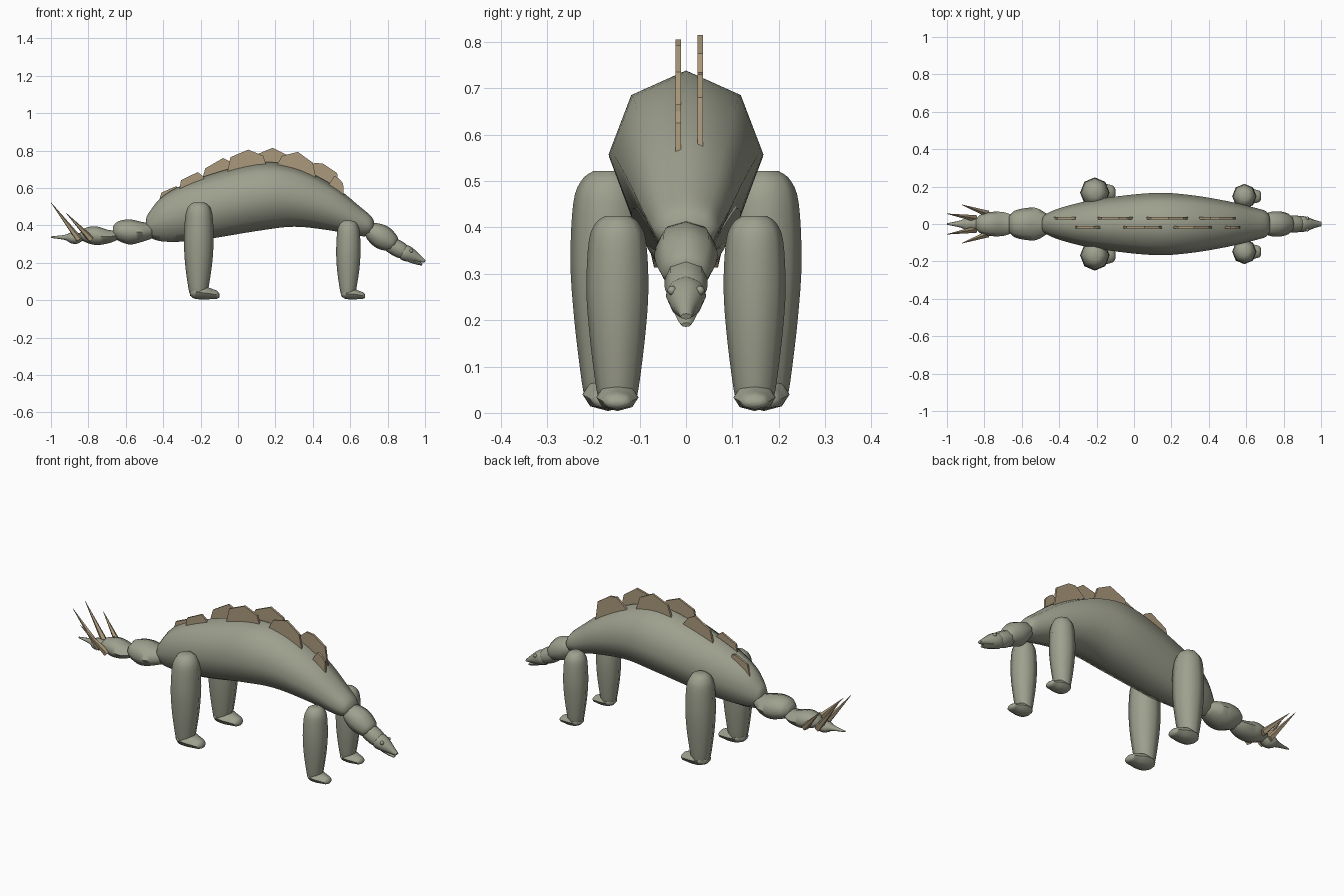
import bpy, bmesh, math
from mathutils import Vector

cube = bpy.data.objects.get("Cube")
if cube:
    bpy.data.objects.remove(cube)


def material(name, rgb):
    mat = bpy.data.materials.new(name)
    mat.use_nodes = True
    mat.diffuse_color = (*rgb, 1)
    mat.node_tree.nodes["Principled BSDF"].inputs["Base Color"].default_value = (*rgb, 1)
    return mat


hide = material("grey green hide", (0.34, 0.35, 0.27))
horn = material("tan horn", (0.41, 0.32, 0.2))


def finish(name, bm, mat, smooth=True):
    bmesh.ops.recalc_face_normals(bm, faces=bm.faces)
    mesh = bpy.data.meshes.new(name)
    bm.to_mesh(mesh)
    bm.free()
    mesh.materials.append(mat)
    obj = bpy.data.objects.new(name, mesh)
    bpy.context.collection.objects.link(obj)
    if smooth:
        bpy.ops.object.select_all(action='DESELECT')
        obj.select_set(True)
        bpy.context.view_layer.objects.active = obj
        bpy.ops.object.shade_smooth_by_angle(angle=math.radians(60))
    return obj


def smooth_path(rows, steps):
    """Pass a Catmull-Rom curve through rows of numbers."""
    rows = [Vector(r) for r in rows]
    out = []
    for i in range(len(rows) - 1):
        a, b, c, d = rows[max(i - 1, 0)], rows[i], rows[i + 1], rows[min(i + 2, len(rows) - 1)]
        for s in range(steps):
            t = s / steps
            out.append(b + (c - a) * t / 2 + (a * 2 - b * 5 + c * 4 - d) * t * t / 2
                       + (b * 3 - a - c * 3 + d) * t ** 3 / 2)
    return out + [rows[-1]]


def skin(name, rings, mat, sides=8):
    """Join rings given as (centre, up vector, side vector)."""
    bm = bmesh.new()
    loops = []
    for centre, up, side in rings:
        angles = [math.tau * k / sides for k in range(sides)]
        loops.append([bm.verts.new(centre + up * math.cos(a) + side * math.sin(a)) for a in angles])
    for low, high in zip(loops, loops[1:]):
        for k in range(sides):
            n = (k + 1) % sides
            bm.faces.new((low[k], low[n], high[n], high[k]))
    bm.faces.new(loops[0])
    bm.faces.new(loops[-1])
    return finish(name, bm, mat)


def slices(name, rows, y=0, steps=4):
    """Loft upright slices given as (x, bottom, top, half width)."""
    rings = []
    for x, low, high, half in smooth_path(rows, steps):
        rings.append((Vector((x, y, (low + high) / 2)), Vector((0, 0, (high - low) / 2)),
                      Vector((0, half, 0))))
    return skin(name, rings, hide)


def barrel(name, start, end, rows, y=0, steps=3):
    """Loft along a line in the side plane; rows are (fraction, thickness, half width)."""
    a, b = Vector((start[0], y, start[1])), Vector((end[0], y, end[1]))
    across = Vector((0, 1, 0))
    up = (b - a).normalized().cross(across)
    return skin(name, [(a.lerp(b, t), up * r, across * w)
                       for t, r, w in smooth_path([(*row, 0)[:3] for row in rows], steps)], hide)


# Body
body_rows = [
    (-.492, .39, .43, .02), (-.475, .34, .47, .05), (-.39, .313, .565, .087),
    (-.2, .322, .655, .132), (.1, .37, .735, .166), (.3, .393, .715, .155),
    (.5, .372, .62, .122), (.65, .343, .502, .086), (.71, .35, .45, .065),
    (.728, .38, .42, .025)]
slices("body", body_rows, steps=5)

# Tail
slices("tail_base", [(-.46, .33, .41, .05), (-.52, .31, .42, .085), (-.58, .298, .432, .085),
                     (-.64, .318, .422, .07), (-.668, .34, .395, .04)])
slices("tail_middle", [(-.64, .325, .375, .04), (-.69, .305, .375, .062), (-.76, .295, .395, .065),
                       (-.82, .312, .385, .05), (-.845, .33, .36, .025)])
slices("tail_end", [(-.82, .325, .355, .025), (-.86, .302, .36, .036), (-.895, .305, .362, .036),
                    (-.925, .322, .35, .02), (-1, .333, .341, .004)])

# Neck and head
barrel("neck_base", (.69, .385), (.84, .295),
       [(0, .03, .04), (.2, .052, .062), (.55, .065, .068), (.9, .048, .055), (1, .03, .035)])
barrel("neck_front", (.79, .312), (.91, .245),
       [(0, .03, .03), (.25, .043, .045), (.7, .043, .045), (1, .027, .03)])
barrel("head", (.86, .268), (1, .208),
       [(0, .022, .025), (.2, .042, .043), (.45, .038, .038), (.75, .022, .022), (1, .007, .012)])
barrel("lower_jaw", (.885, .233), (.985, .19),
       [(0, .014, .02), (.4, .016, .024), (.8, .01, .017), (1, .005, .01)])

# Legs, feet, eyes and tail spikes, one set on each side
for tag, side in (("left", 1), ("right", -1)):
    for pair, x, y, top, r in (("hind", -.212, .168, .522, .079), ("front", .588, .148, .425, .065)):
        barrel(f"{tag}_{pair}_leg", (x, .035), (x + r * .05, top),
               [(0, r * .6, r * .65), (.1, r * .72, r * .75), (.35, r * .93, r * .93),
                (.6, r, r * 1.03), (.86, r * .92, r * .95), (.96, r * .7, r * .72),
                (1, r * .4, r * .4)], y * side, 4)
        k = r / .079
        slices(f"{tag}_{pair}_foot",
               [(x + dx * k, low, high * k, half * k) for dx, low, high, half in
                ((-.045, .025, .05, .025), (-.02, .008, .075, .05), (.03, .004, .075, .055),
                 (.07, .006, .062, .045), (.1, .008, .05, .036), (.112, .015, .035, .018))],
               y * side)

    bm = bmesh.new()
    bmesh.ops.create_uvsphere(bm, u_segments=10, v_segments=8, radius=.01)
    bmesh.ops.translate(bm, verts=bm.verts, vec=(.927, side * .03, .264))
    finish(f"{tag}_eye", bm, hide)

    for label, base, tip in (("rear", (-.85, .03, .325), (-1, .055, .522)),
                             ("fore", (-.785, .055, .325), (-.92, .103, .467))):
        flip = Vector((1, side, 1))
        a, b = Vector(base) * flip, Vector(tip) * flip
        bm = bmesh.new()
        bmesh.ops.create_cone(bm, segments=5, radius1=.019, radius2=.001, cap_ends=True,
                              depth=(b - a).length)
        turn = (b - a).to_track_quat('Z', 'Y').to_matrix()
        bmesh.ops.rotate(bm, verts=bm.verts, matrix=turn)
        bmesh.ops.translate(bm, verts=bm.verts, vec=(a + b) / 2)
        finish(f"{tag}_{label}_tail_spike", bm, horn, False)


# Back plates
def spine_height(x):
    for a, b in zip(body_rows, body_rows[1:]):
        if a[0] <= x <= b[0]:
            return a[2] + (b[2] - a[2]) * (x - a[0]) / (b[0] - a[0])


def plate(name, y, start, end, crest):
    outline = [(start, spine_height(start) - .02), *crest, (end, spine_height(end) - .02)]
    bm = bmesh.new()
    face = bm.faces.new([bm.verts.new((x, y - .006, z)) for x, z in outline])
    grown = bmesh.ops.extrude_face_region(bm, geom=[face], use_keep_orig=True)
    bmesh.ops.translate(bm, vec=(0, .012, 0),
                        verts=[v for v in grown["geom"] if isinstance(v, bmesh.types.BMVert)])
    finish(name, bm, horn, False)


crests = [
    (-.43, -.31, [(-.41, .575), (-.335, .608), (-.315, .605)]),
    (-.315, -.175, [(-.305, .642), (-.215, .685), (-.19, .665)]),
    (-.195, 0, [(-.175, .705), (-.08, .76), (-.04, .74)]),
    (-.06, .155, [(-.04, .765), (.055, .805), (.135, .772)]),
    (.065, .29, [(.09, .775), (.185, .815), (.265, .775)]),
    (.2, .42, [(.235, .772), (.32, .793), (.4, .735)]),
    (.34, .545, [(.41, .735), (.455, .73), (.53, .68)]),
    (.48, .567, [(.515, .665), (.54, .65), (.562, .625)])]
for i, (start, end, crest) in enumerate(crests):
    plate(f"back_plate_{i + 1}", -.017 if i % 2 else .031, start, end, crest)
